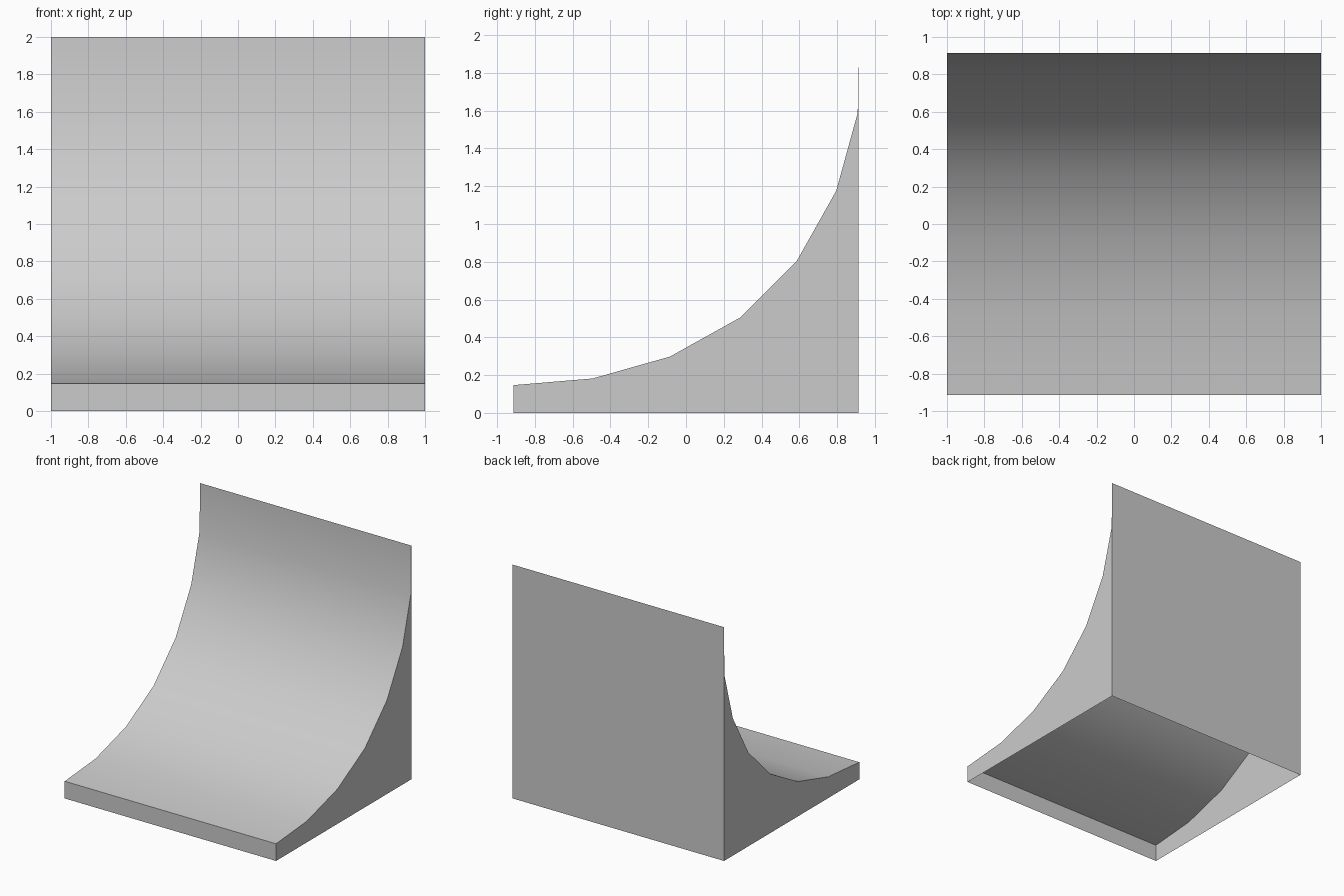
import bpy, bmesh, math

if "Cube" in bpy.data.objects:
    bpy.data.objects.remove(bpy.data.objects["Cube"])

# Ramp curve in the side plane: (y, z) from front lip to top edge
curve = [(-0.914, 0.147), (-0.495, 0.182), (-0.085, 0.298), (0.287, 0.505),
         (0.585, 0.802), (0.795, 1.175), (0.909, 1.588), (0.914, 2.0)]
# Closed side outline: base front, curve, base back
outline = [(-0.914, 0.0)] + curve + [(0.914, 0.0)]

bm = bmesh.new()
left = [bm.verts.new((-1, y, z)) for y, z in outline]
right = [bm.verts.new((1, y, z)) for y, z in outline]

# Side panels
bm.faces.new(left)
bm.faces.new(right[::-1])

# Front lip, curved ramp and back wall (underside stays open)
for i in range(len(outline) - 1):
    bm.faces.new((left[i], right[i], right[i + 1], left[i + 1]))

mesh = bpy.data.meshes.new("quarter_pipe_ramp")
bm.to_mesh(mesh)
bm.free()
ramp = bpy.data.objects.new("quarter_pipe_ramp", mesh)
bpy.context.collection.objects.link(ramp)

# Smooth riding surface with crisp borders
bpy.context.view_layer.objects.active = ramp
ramp.select_set(True)
bpy.ops.object.shade_smooth_by_angle(angle=math.radians(30))
